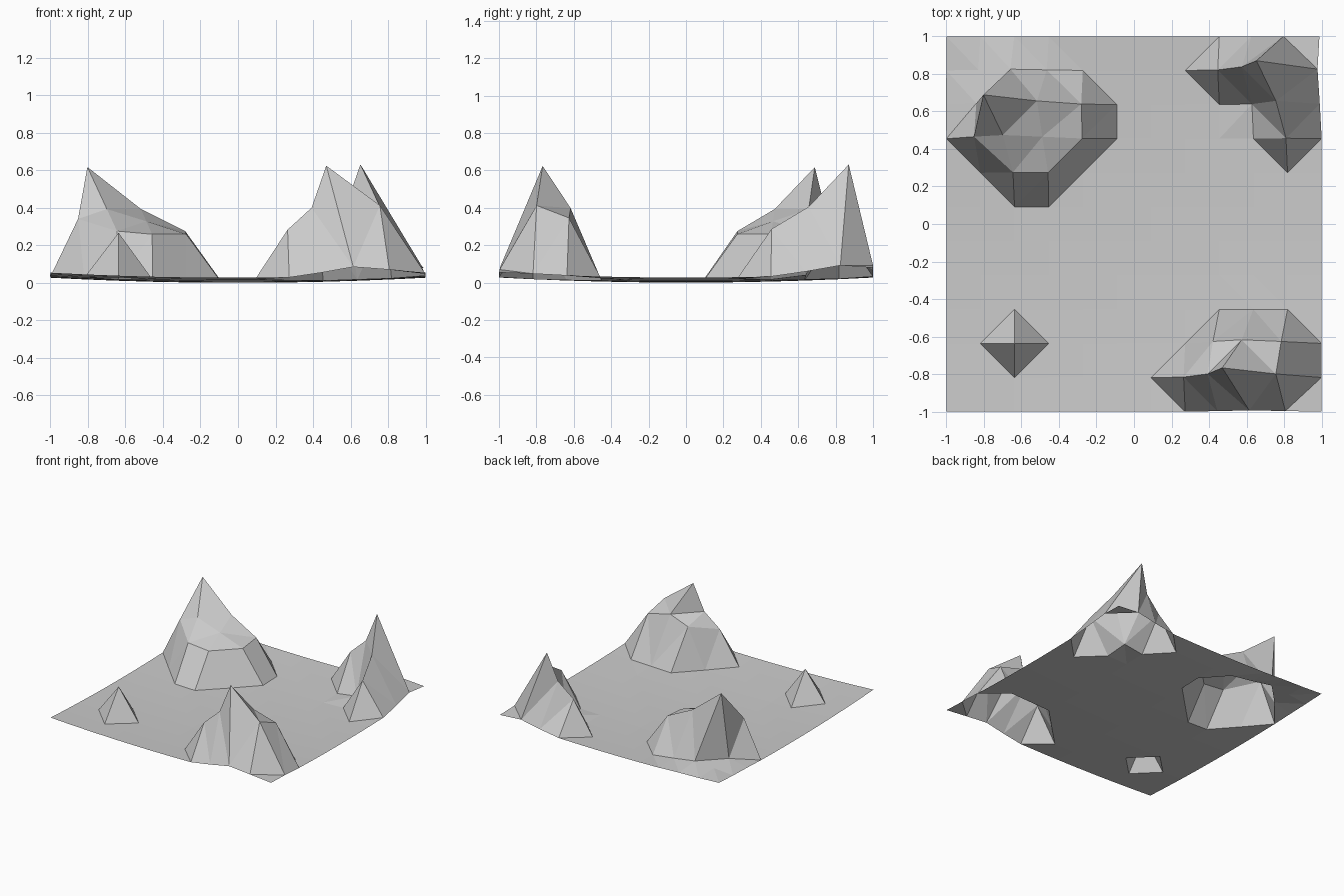
import bpy
import bmesh
from mathutils import Vector

CELLS = 11            # cells along each side of the sheet
STEP = 2 / CELLS
RAISE = 0.245         # height of the hill plateaus
PULL = Vector((-0.166, 0.052, 0.35))   # how each summit is dragged
REACH = 0.47          # radius of the soft pull

# Hills: {grid row: (first column, last column)}, and the summit's column and row
HILLS = [
    ({2: (2, 2)}, None),
    ({7: (2, 3), 8: (1, 4), 9: (2, 4)}, (2, 9)),
    ({1: (7, 10), 2: (8, 10)}, (9, 1)),
    ({8: (10, 10), 9: (10, 10), 10: (8, 10)}, (10, 10)),
]

cube = bpy.data.objects.get("Cube")
if cube:
    bpy.data.objects.remove(cube, do_unlink=True)

bm = bmesh.new()

# Gently dished ground sheet
grid = {}
for row in range(CELLS + 1):
    for col in range(CELLS + 1):
        x, y = col * STEP - 1, row * STEP - 1
        grid[col, row] = bm.verts.new((x, y, 0.027 * (x * x + y * y)))
for row in range(CELLS):
    for col in range(CELLS):
        bm.faces.new([grid[col, row], grid[col + 1, row],
                      grid[col + 1, row + 1], grid[col, row + 1]])

# Raised hill plateaus
for rows, summit in HILLS:
    for row, (first, last) in rows.items():
        for col in range(first, last + 1):
            grid[col, row].co.z += RAISE


def pull_summit(centre):
    """Drag a summit, with a sharp falloff to its surroundings."""
    for v in bm.verts:
        t = max(0, 1 - (v.co - centre).length / REACH)
        v.co += PULL * t * t
        v.co.y = min(v.co.y, 1)


# Leaning summits
for rows, summit in HILLS:
    if summit:
        pull_summit(grid[summit].co.copy())

# Split the faces across their shorter diagonal for crisp facets
bmesh.ops.triangulate(bm, faces=bm.faces[:], quad_method='SHORT_EDGE')
bm.normal_update()
low = min(v.co.z for v in bm.verts)
bmesh.ops.translate(bm, verts=bm.verts[:], vec=(0, 0, -low))

mesh = bpy.data.meshes.new("terrain")
bm.to_mesh(mesh)
bm.free()
terrain = bpy.data.objects.new("terrain", mesh)
bpy.context.collection.objects.link(terrain)

# Plain grey material
grey = bpy.data.materials.new("light grey")
grey.use_nodes = True
colour = (0.6, 0.6, 0.6, 1)
grey.diffuse_color = colour
grey.node_tree.nodes["Principled BSDF"].inputs["Base Color"].default_value = colour
mesh.materials.append(grey)
